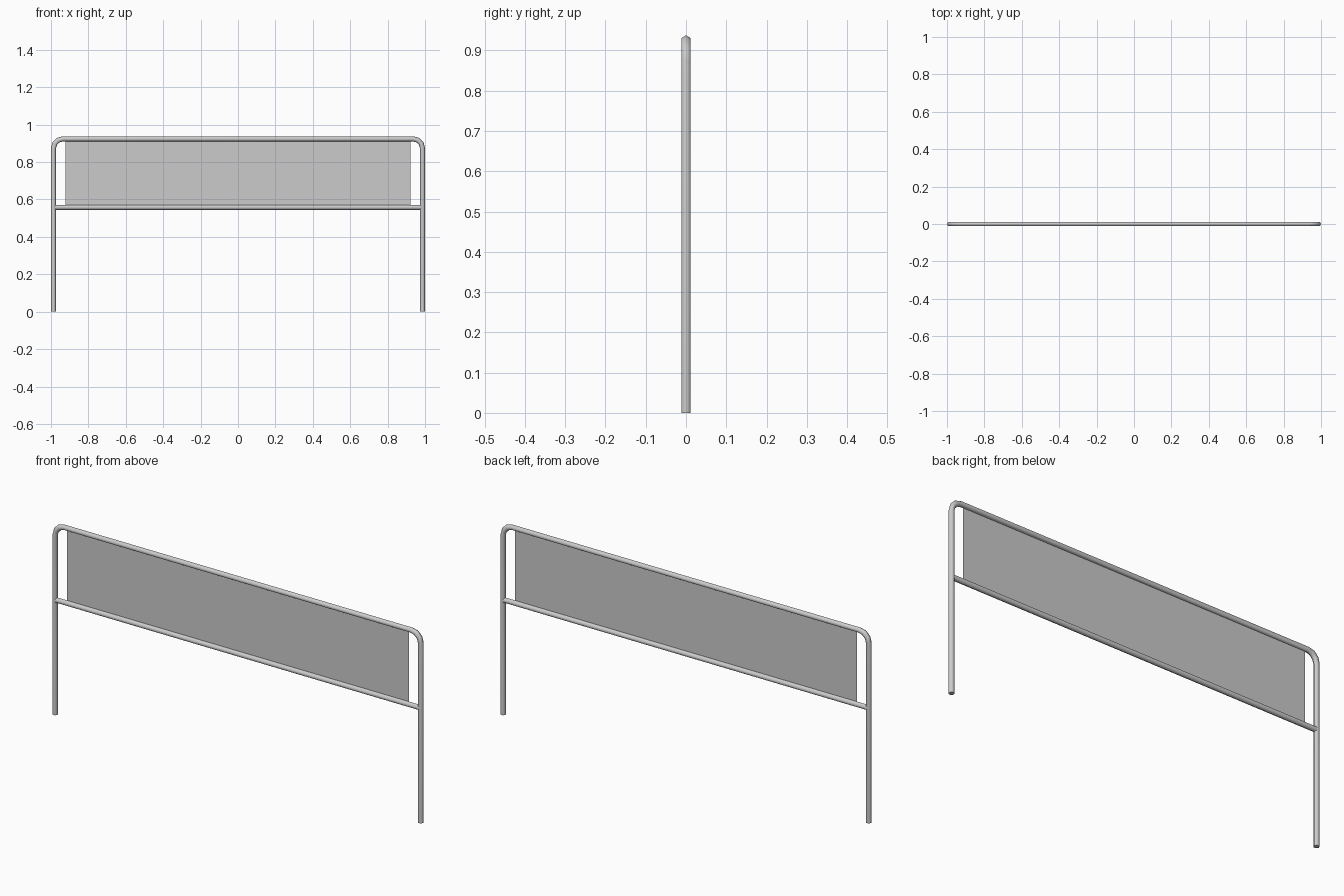
import bpy, bmesh, math
from mathutils import Vector

if "Cube" in bpy.data.objects:
    bpy.data.objects.remove(bpy.data.objects["Cube"])

R = 0.0135        # tube radius (vertex to centre)
SIDES = 6
X = 1.0 - R       # leg centreline
TOP = 0.924       # top rail centreline
BAR = 0.558       # lower bar centreline
BEND = 0.05


def finish(name, bm):
    mesh = bpy.data.meshes.new(name)
    bm.to_mesh(mesh)
    bm.free()
    obj = bpy.data.objects.new(name, mesh)
    bpy.context.collection.objects.link(obj)
    return obj


def tube(name, path):
    """Sweep a hexagonal section along a path in the XZ plane, with mitred joints."""
    bm = bmesh.new()
    pts = [Vector((x, 0, z)) for x, z in path]
    rings = []
    for i, p in enumerate(pts):
        a = (p - pts[i - 1]).normalized() if i else None
        b = (pts[i + 1] - p).normalized() if i < len(pts) - 1 else None
        a, b = a or b, b or a
        t = (a + b).normalized()
        n = Vector((-t.z, 0, t.x)) / t.dot(a)
        rings.append([bm.verts.new(p + n * R * math.cos(k * math.tau / SIDES)
                                   + Vector((0, R * math.sin(k * math.tau / SIDES), 0)))
                      for k in range(SIDES)])
    for r, s in zip(rings, rings[1:]):
        for k in range(SIDES):
            j = (k + 1) % SIDES
            bm.faces.new((r[k], r[j], s[j], s[k])).smooth = True
    bm.faces.new(rings[0])
    bm.faces.new(rings[-1])
    bmesh.ops.recalc_face_normals(bm, faces=bm.faces)
    # keep the tube ends crisp
    for e in bm.edges:
        if any(len(f.verts) == SIDES for f in e.link_faces):
            e.smooth = False
    return finish(name, bm)


# Bent frame: two legs and the top rail in one tube
left = [(-X, 0.0)]
for i in range(4):
    a = math.pi - i * math.pi / 6
    left.append((-X + BEND + BEND * math.cos(a), TOP - BEND + BEND * math.sin(a)))
tube("bent_tube_frame", left + [(-x, z) for x, z in reversed(left)])

# Lower crossbar between the legs
tube("lower_crossbar", [(-X, BAR), (X, BAR)])

# Thin flat sheet between the rails
bm = bmesh.new()
bm.faces.new([bm.verts.new((x, 0, z)) for x, z in
              ((-0.923, BAR), (0.923, BAR), (0.923, TOP), (-0.923, TOP))])
finish("sheet_panel", bm)
